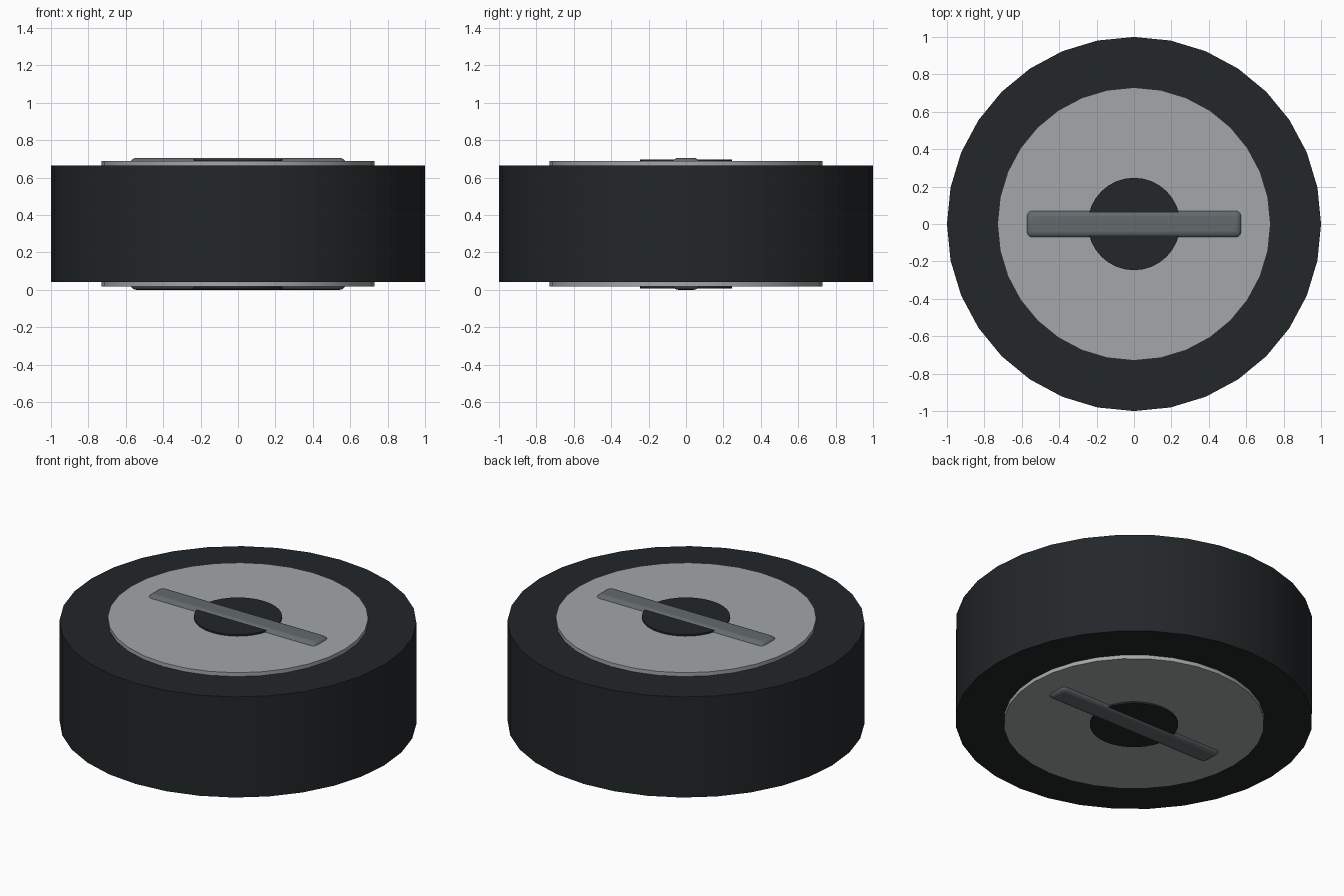
import bpy
from math import radians

cube = bpy.data.objects.get("Cube")
if cube:
    bpy.data.objects.remove(cube, do_unlink=True)

MID = 0.353  # mid-height shared by every part


def material(name, rgb):
    mat = bpy.data.materials.new(name)
    mat.use_nodes = True
    mat.diffuse_color = (*rgb, 1)
    mat.node_tree.nodes["Principled BSDF"].inputs["Base Color"].default_value = (*rgb, 1)
    return mat


def finish(obj, name, mat):
    obj.name = name
    obj.data.materials.append(mat)
    bpy.ops.object.shade_smooth_by_angle(angle=radians(35))


def cylinder(name, radius, height, mat):
    bpy.ops.mesh.primitive_cylinder_add(
        vertices=32, radius=radius, depth=height, location=(0, 0, MID))
    finish(bpy.context.object, name, mat)


rubber = material("dark_rubber", (0.016, 0.02, 0.022))
metal = material("light_metal", (0.36, 0.385, 0.385))
steel = material("dark_steel", (0.125, 0.145, 0.155))

# Tyre, rim disc and hub, each slightly proud of the last on both faces
cylinder("tyre", 1.0, 0.622, rubber)
cylinder("rim_disc", 0.73, 0.67, metal)
cylinder("hub", 0.247, 0.69, rubber)

# Rounded crossbar running through the whole wheel
bpy.ops.mesh.primitive_cube_add(size=1, location=(0, 0, MID))
bar = bpy.context.object
bar.scale = (1.156, 0.152, 2 * MID)
bpy.ops.object.transform_apply(location=False, rotation=False, scale=True)
bevel = bar.modifiers.new("rounded_edges", "BEVEL")
bevel.width = 0.036
bevel.segments = 4
finish(bar, "crossbar", steel)
